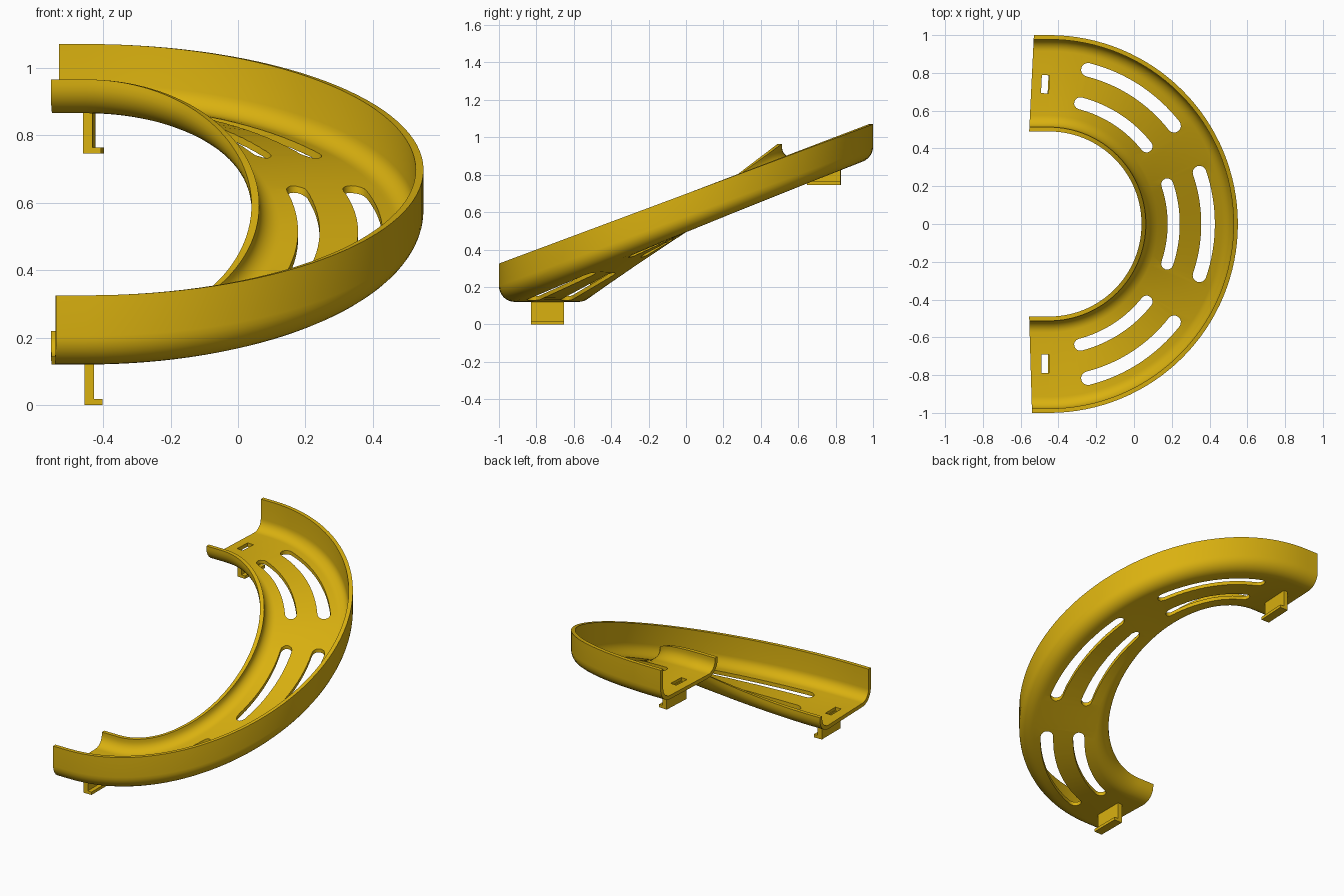
import bpy, bmesh, math
from mathutils import Matrix, Vector

if "Cube" in bpy.data.objects:
    bpy.data.objects.remove(bpy.data.objects["Cube"])

CX = -0.45                  # centre of the bend
FLOOR, RISE = 0.4925, 0.3725  # underside height at mid bend, climb to each end
R_IN, R_OUT, T, FILLET = 0.49, 1.0, 0.023, 0.085

gold = bpy.data.materials.new("golden yellow")
gold.diffuse_color = (0.70, 0.44, 0.005, 1)
gold.use_nodes = True
gold.node_tree.nodes["Principled BSDF"].inputs["Base Color"].default_value = gold.diffuse_color


def finish(bm, name, mat=gold):
    bmesh.ops.recalc_face_normals(bm, faces=bm.faces)
    me = bpy.data.meshes.new(name)
    bm.to_mesh(me)
    bm.free()
    ob = bpy.data.objects.new(name, me)
    bpy.context.collection.objects.link(ob)
    me.materials.append(mat)
    return ob


def arc(cx, cy, r, a0, a1, n):
    angles = [math.radians(a0 + (a1 - a0) * i / n) for i in range(n + 1)]
    return [(cx + r * math.cos(a), cy + r * math.sin(a)) for a in angles]


# Channel cross-section (radius, height): tall outer wall, low inner wall
H_OUT, H_IN, F = 0.205, 0.10, FILLET
profile = ([(R_OUT, H_OUT)] + arc(R_OUT - F, F, F, 0, -90, 8)
           + arc(R_IN + F, F, F, 270, 180, 8) + [(R_IN, H_IN), (R_IN + T, H_IN)]
           + arc(R_IN + F, F, F - T, 180, 270, 8)
           + arc(R_OUT - F, F, F - T, -90, 0, 8) + [(R_OUT - T, H_OUT)])


# Sweep the section round the bend, with a short straight at each end
def ring(bm, theta, end=0):
    s, c = math.sin(theta), math.cos(theta)
    verts = []
    for r, h in profile:
        x = CX + r * c
        if end:
            skew = 0.025 if end > 0 else 0.015
            x = -0.555 + skew * (r - R_IN) / (R_OUT - R_IN)
        verts.append(bm.verts.new((x, r * s, FLOOR + RISE * s + h)))
    return verts


bm = bmesh.new()
N = 64
rings = [ring(bm, -math.pi / 2, -1)]
rings += [ring(bm, -math.pi / 2 + math.pi * i / N) for i in range(N + 1)]
rings.append(ring(bm, math.pi / 2, 1))
for a, b in zip(rings, rings[1:]):
    for i in range(len(profile)):
        j = (i + 1) % len(profile)
        bm.faces.new((a[i], a[j], b[j], b[i]))
bm.faces.new(rings[0])
bm.faces.new(rings[-1])
track = finish(bm, "curved_track")


# Cutter for curved slots and mounting holes
def prism(bm, outline):
    low = [bm.verts.new((x, y, -0.2)) for x, y in outline]
    high = [bm.verts.new((x, y, 1.6)) for x, y in outline]
    bm.faces.new(low)
    bm.faces.new(high)
    for i in range(len(low)):
        j = (i + 1) % len(low)
        bm.faces.new((low[i], low[j], high[j], high[i]))


bm = bmesh.new()
for mid in (-57, 0, 57):
    for r, w in ((0.66, 0.032), (0.842, 0.036)):
        half = 21.3 - math.degrees(w / r)
        a0, a1 = mid - half, mid + half
        p0 = arc(CX, 0, r, a0, a1, 1)
        outline = (arc(CX, 0, r + w, a0, a1, 16)
                   + arc(*p0[1], w, a1, a1 + 180, 8)[1:-1]
                   + arc(CX, 0, r - w, a1, a0, 16)
                   + arc(*p0[0], w, a0 + 180, a0 + 360, 8)[1:-1])
        prism(bm, outline)
for side, tilt in ((1, -0.05), (-1, 0.0)):
    corners = [(-0.02, -0.048), (0.02, -0.048), (0.02, 0.048), (-0.02, 0.048)]
    rot = Matrix.Rotation(tilt, 2)
    prism(bm, [tuple(rot @ Vector(p) + Vector((-0.47, 0.74 * side))) for p in corners])
cutter = finish(bm, "slot_cutter")
cutter.hide_render = True

cut = track.modifiers.new("slots", 'BOOLEAN')
cut.operation, cut.solver, cut.object = 'DIFFERENCE', 'EXACT', cutter
bpy.context.view_layer.objects.active = track
track.select_set(True)
bpy.ops.object.modifier_apply(modifier=cut.name)
bpy.ops.object.shade_smooth_by_angle(angle=math.radians(30))
bpy.data.objects.remove(cutter)


# L-shaped hooks under each end
def hook(name, y, z, tilt):
    bm = bmesh.new()
    shape = [(-0.028, 0), (0.025, 0), (0.025, 0.018), (0, 0.018), (0, 0.125), (-0.028, 0.125)]
    sides = [[bm.verts.new((x, s * 0.089, h)) for x, h in shape] for s in (-1, 1)]
    for s in sides:
        bm.faces.new(s)
    for i in range(6):
        j = (i + 1) % 6
        bm.faces.new((sides[0][i], sides[0][j], sides[1][j], sides[1][i]))
    ob = finish(bm, name)
    ob.location = (-0.427, y, z)
    ob.rotation_euler.z = tilt


hook("lower_hook", -0.74, 0.0, 0.0)
hook("upper_hook", 0.738, 2 * RISE, -0.05)
